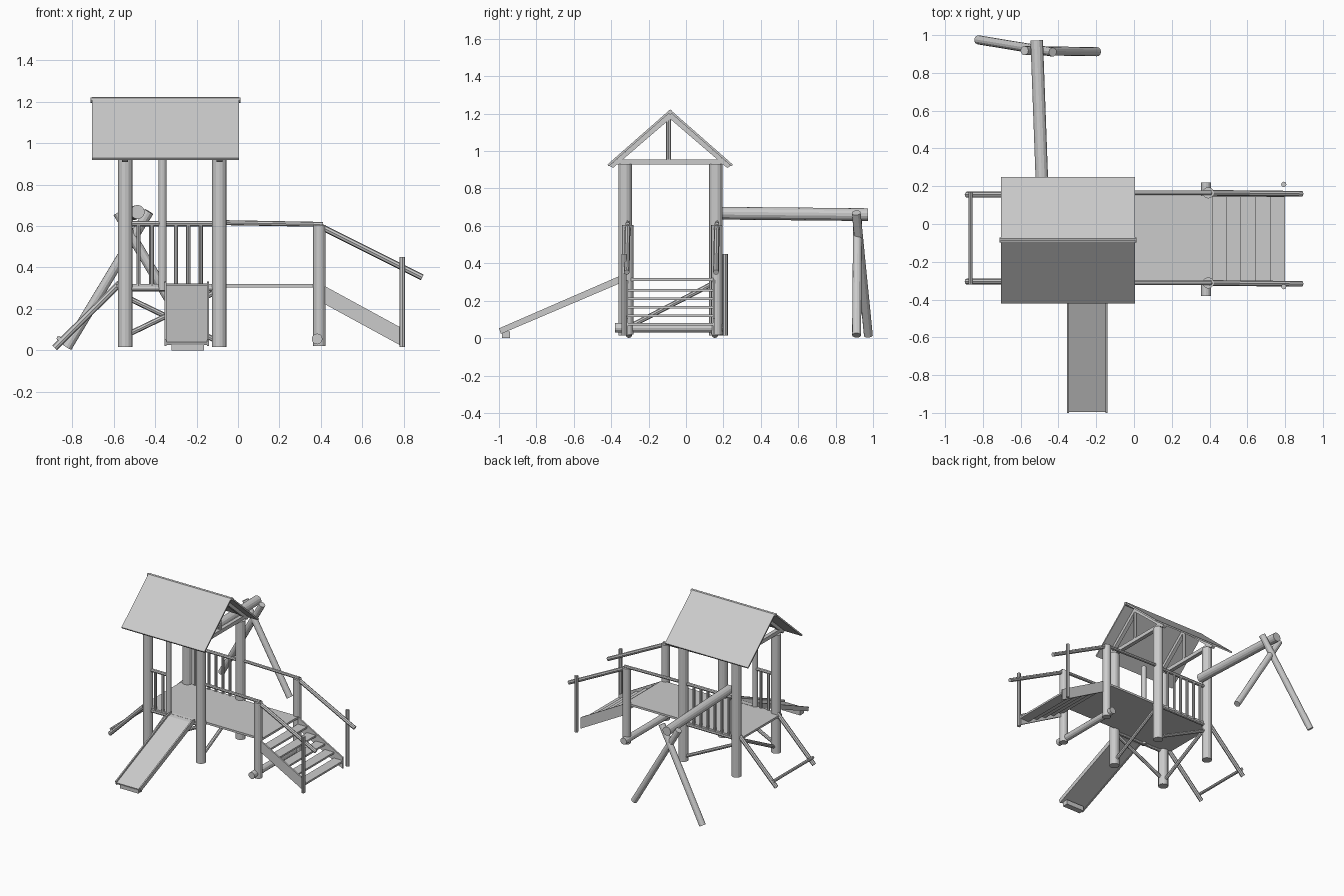
import bpy, bmesh, math
from mathutils import Vector, Matrix

if "Cube" in bpy.data.objects:
    bpy.data.objects.remove(bpy.data.objects["Cube"])

mat = bpy.data.materials.new("plain grey")
mat.diffuse_color = (0.6, 0.6, 0.6, 1)
mat.use_nodes = True
mat.node_tree.nodes["Principled BSDF"].inputs["Base Color"].default_value = mat.diffuse_color


def finish(name, bm):
    bmesh.ops.recalc_face_normals(bm, faces=bm.faces)
    me = bpy.data.meshes.new(name)
    bm.to_mesh(me)
    bm.free()
    me.materials.append(mat)
    ob = bpy.data.objects.new(name, me)
    bpy.context.collection.objects.link(ob)
    return ob


def rod(name, a, b, r, sides=12):
    """Round pole between two points."""
    a, b = Vector(a), Vector(b)
    d = b - a
    m = Matrix.Translation((a + b) / 2) @ d.to_track_quat('Z', 'Y').to_matrix().to_4x4()
    bm = bmesh.new()
    bmesh.ops.create_cone(bm, cap_ends=True, segments=sides, radius1=r, radius2=r,
                          depth=d.length, matrix=m)
    return finish(name, bm)


def box(name, lo, hi):
    lo, hi = Vector(lo), Vector(hi)
    bm = bmesh.new()
    m = Matrix.Translation((lo + hi) / 2) @ Matrix.Diagonal((*(hi - lo), 1))
    bmesh.ops.create_cube(bm, size=1, matrix=m)
    return finish(name, bm)


def prism(name, pts, axis, lo, hi):
    """Extrude a profile along x (points are y,z) or along y (points are x,z)."""
    bm = bmesh.new()
    put = (lambda p: (lo, *p)) if axis == 'x' else (lambda p: (p[0], lo, p[1]))
    f = bm.faces.new([bm.verts.new(put(p)) for p in pts])
    g = bmesh.ops.extrude_face_region(bm, geom=[f])
    v = [e for e in g['geom'] if isinstance(e, bmesh.types.BMVert)]
    bmesh.ops.translate(bm, verts=v, vec=(hi - lo, 0, 0) if axis == 'x' else (0, hi - lo, 0))
    return finish(name, bm)


XL, XR, YF, YB = -0.545, -0.09, -0.325, 0.16   # tower post lines
DECK = 0.32

# Tower posts and the slim post beside the slide
for x in (XL, XR):
    for y in (YF, YB):
        rod("tower_post", (x, y, 0.015), (x, y, 0.93), 0.036, 14)
rod("slide_post", (-0.365, YF, 0.29), (-0.365, YF, 0.93), 0.02)

# Decks and joists
box("tower_deck", (-0.59, YF - 0.005, DECK - 0.016), (-0.06, YB + 0.005, DECK))
box("walkway_deck", (-0.06, -0.3, DECK - 0.016), (0.415, 0.15, DECK))
for y in (YF, YB):
    rod("deck_joist", (XL, y, 0.297), (XR, y, 0.297), 0.012, 8)

# Diagonal braces under the tower
rod("front_brace", (XL, YF, 0.07), (XR, YF, 0.29), 0.013, 8)
rod("back_brace", (XL, YB, 0.26), (XR, YB, 0.04), 0.013, 8)
for x in (XL, XR):
    rod("side_brace", (x, YF, 0.05), (x, YB, 0.3), 0.013, 8)

# Tower railings with balusters
rod("front_rail", (XL, YF, 0.612), (-0.365, YF, 0.612), 0.013, 8)
rod("back_rail", (XL, YB, 0.612), (XR, YB, 0.612), 0.013, 8)
for x in (-0.48, -0.415):
    rod("front_baluster", (x, YF, DECK - 0.01), (x, YF, 0.61), 0.01, 8)
for i in range(6):
    x = -0.48 + i * 0.06
    rod("back_baluster", (x, YB, DECK - 0.01), (x, YB, 0.61), 0.01, 8)

# Roof: two slabs, ridge bar, gable frames
RY = -0.085
for s in (-1, 1):
    e = RY + s * 0.335
    prism("roof_slab", [(RY, 1.222), (e, 0.928), (e - s * 0.006, 0.918), (RY, 1.207)],
          'x', -0.705, 0.005)
rod("ridge_bar", (-0.712, RY, 1.208), (0.012, RY, 1.208), 0.013, 8)
for x in (XL, XR):
    box("gable_tie_beam", (x - 0.015, YF - 0.04, 0.927), (x + 0.015, YB + 0.04, 0.956))
    rod("king_post", (x, RY - 0.008, 0.95), (x, RY - 0.008, 1.2), 0.013, 8)
    for s in (-1, 1):
        e = RY + s * 0.325
        prism("rafter", [(RY, 1.208), (e, 0.921), (e - s * 0.02, 0.91), (RY, 1.172)],
              'x', x - 0.014, x + 0.014)

# Walkway posts, handrails and cross log
for y, yo in ((-0.312, -0.332), (0.165, 0.21)):
    rod("walkway_post", (0.393, y, 0.02), (0.393, y, 0.605), 0.03)
    rod("walkway_handrail", (XR, y, 0.617), (0.41, y, 0.608), 0.012, 8)
    rod("stair_handrail", (0.395, y, 0.6), (0.89, y - 0.005, 0.352), 0.015, 8)
    rod("stair_end_post", (0.793, yo, 0.015), (0.793, yo, 0.45), 0.014, 8)
rod("cross_log", (0.382, -0.38, 0.055), (0.382, 0.22, 0.055), 0.026)

# Stairs: two stringers and five treads
for y in (-0.315, 0.15):
    prism("stair_stringer", [(0.41, 0.315), (0.795, 0.105), (0.795, 0.018), (0.41, 0.228)],
          'y', y - 0.006, y + 0.006)
for i in range(5):
    x, z = 0.412 + i * 0.0775, 0.262 - i * 0.045
    box("stair_tread", (x, -0.31, z - 0.014), (x + 0.0775, 0.15, z))

# Slide with side lips and foot block
prism("slide_bed", [(-0.31, 0.322), (-0.36, 0.315), (-0.995, 0.04), (-0.99, 0.027),
                    (-0.36, 0.295), (-0.31, 0.305)], 'x', -0.345, -0.15)
for x in (-0.354, -0.15):
    prism("slide_lip", [(-0.33, 0.333), (-0.36, 0.33), (-1.0, 0.052), (-0.99, 0.022),
                        (-0.36, 0.29), (-0.33, 0.3)], 'x', x, x + 0.01)
box("slide_foot", (-0.32, -0.985, 0.0), (-0.165, -0.94, 0.036))

# Leaning climber at the left side
for y in (-0.305, 0.155):
    rod("climber_rail", (-0.885, y, 0.012), (-0.57, y, 0.325), 0.016, 8)
rod("climber_rung", (-0.865, -0.32, 0.058), (-0.865, 0.17, 0.058), 0.011, 8)

# Swing beam and crossed legs
rod("swing_beam", (-0.485, YB, 0.668), (-0.515, 0.972, 0.66), 0.034, 14)
rod("swing_leg_left", (-0.825, 0.975, 0.015), (-0.43, 0.91, 0.67), 0.024)
rod("swing_leg_right", (-0.195, 0.912, 0.015), (-0.58, 0.918, 0.665), 0.024)
